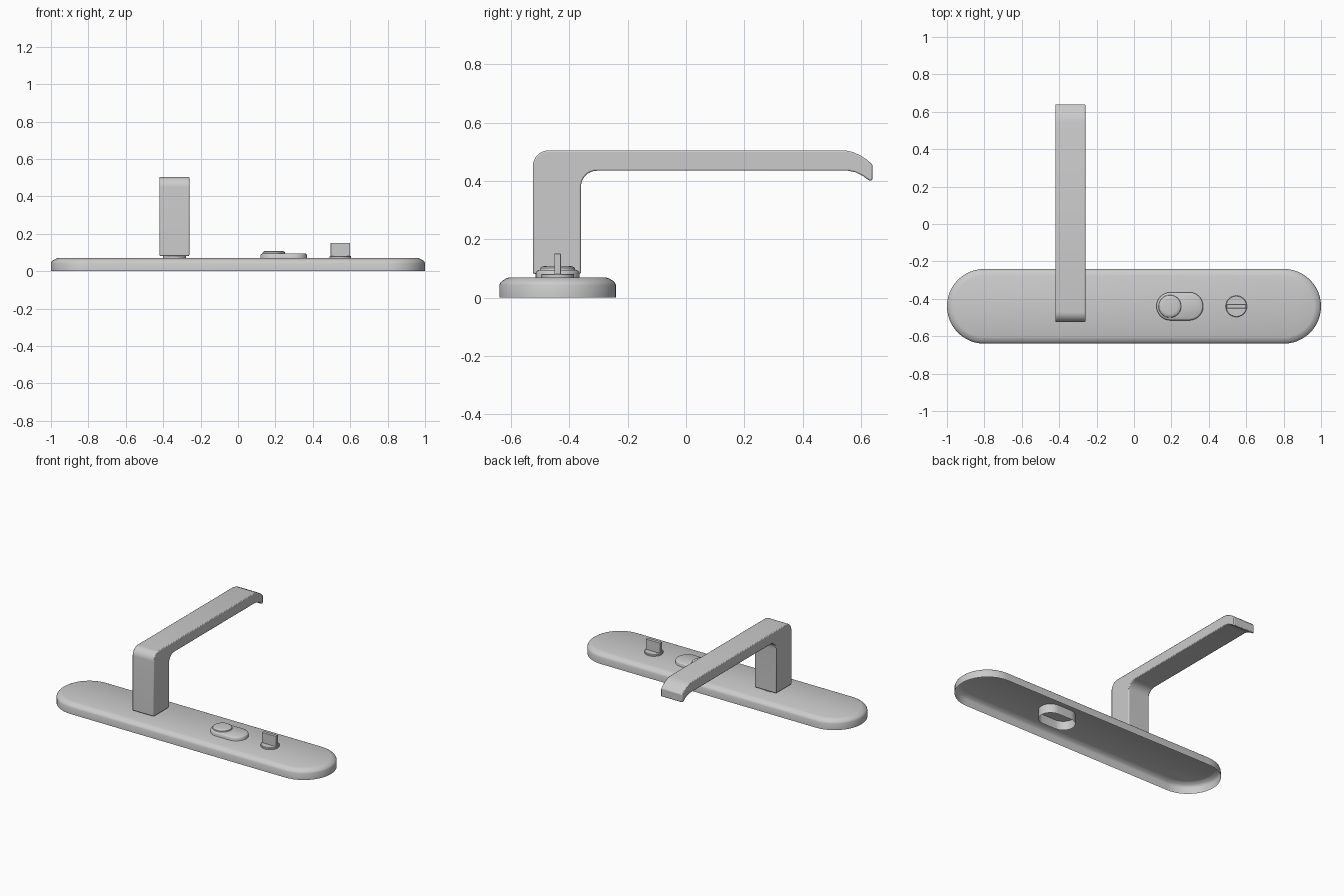
import bpy, bmesh
from math import sin, cos, pi, radians

if "Cube" in bpy.data.objects:
    bpy.data.objects.remove(bpy.data.objects["Cube"])

CY = -0.44  # centre line of the plate


def finish(bm, name, angle=35):
    bmesh.ops.recalc_face_normals(bm, faces=bm.faces)
    me = bpy.data.meshes.new(name)
    bm.to_mesh(me)
    bm.free()
    ob = bpy.data.objects.new(name, me)
    bpy.context.collection.objects.link(ob)
    bpy.ops.object.select_all(action='DESELECT')
    ob.select_set(True)
    bpy.context.view_layer.objects.active = ob
    bpy.ops.object.shade_smooth_by_angle(angle=radians(angle))
    return ob


def pill(name, cx, half, rings, n=24, bottom=False):
    """Stack of stadium outlines (radius, z), capped on top; half=0 gives a disc."""
    bm = bmesh.new()
    loops = []
    for r, z in rings:
        loop = []
        for side in (1, -1):
            steps = n + 1 if half else n
            for i in range(steps):
                a = -side * pi / 2 * 1 + side * pi * i / n if side > 0 else pi / 2 + pi * i / n
                loop.append(bm.verts.new((cx + side * half + r * cos(a), CY + r * sin(a), z)))
        loops.append(loop)
    for a, b in zip(loops, loops[1:]):
        for i in range(len(a)):
            j = (i + 1) % len(a)
            bm.faces.new((a[i], a[j], b[j], b[i]))
    bm.faces.new(loops[-1])
    if bottom:
        bm.faces.new(loops[0])
    ob = finish(bm, name)
    # open shells: make sure the top faces outwards
    if max(ob.data.polygons, key=lambda p: p.center.z).normal.z < 0:
        ob.data.flip_normals()
    return ob


def arc(y, z, r, a0, a1, n=8):
    return [(y + r * cos(radians(a0 + (a1 - a0) * i / n)),
             z + r * sin(radians(a0 + (a1 - a0) * i / n))) for i in range(n + 1)]


def prism(name, profile, x0, x1, bevel):
    """Extrude a (y, z) profile along x."""
    bm = bmesh.new()
    f = bm.faces.new([bm.verts.new((x0, y, z)) for y, z in profile])
    ext = bmesh.ops.extrude_face_region(bm, geom=[f])
    bmesh.ops.translate(bm, vec=(x1 - x0, 0, 0),
                        verts=[v for v in ext['geom'] if isinstance(v, bmesh.types.BMVert)])
    ob = finish(bm, name)
    m = ob.modifiers.new('soft_edges', 'BEVEL')
    m.width, m.segments, m.limit_method, m.angle_limit = bevel, 2, 'ANGLE', radians(40)
    return ob


# Back plate: open shell with a softened top edge
pill('back_plate', 0, 0.8,
     [(0.2, 0), (0.2, 0.043), (0.196, 0.052), (0.188, 0.059), (0.176, 0.066), (0.165, 0.07)])

# Lever handle and its neck
lever = ([(-0.36, 0.082), (-0.525, 0.082)]
         + arc(-0.47, 0.45, 0.055, 180, 90)
         + [(0.545, 0.505), (0.572, 0.499), (0.597, 0.488), (0.62, 0.473), (0.639, 0.456),
            (0.639, 0.402), (0.627, 0.402), (0.605, 0.418), (0.58, 0.43), (0.555, 0.435)]
         + arc(-0.305, 0.38, 0.055, 90, 180))
prism('lever_handle', lever, -0.42, -0.26, 0.005)
pill('lever_neck', -0.34, 0, [(0.062, 0.07), (0.062, 0.084)])

# Keyhole surround, continuing under the plate as an open sleeve
pill('keyhole_surround', 0.245, 0.05,
     [(0.075, 0.008), (0.075, 0.085), (0.072, 0.091), (0.065, 0.095)])
pill('keyhole_cover', 0.192, 0, [(0.061, 0.094), (0.059, 0.102), (0.052, 0.107), (0.04, 0.109)])

# Thumb turn: round base and upright blade
pill('thumb_turn_base', 0.547, 0, [(0.057, 0.07), (0.057, 0.079), (0.054, 0.082)], bottom=True)
blade = [(CY - 0.011, 0.08), (CY + 0.011, 0.08), (CY + 0.011, 0.151), (CY - 0.011, 0.151)]
prism('thumb_turn_blade', blade, 0.495, 0.599, 0.002)
